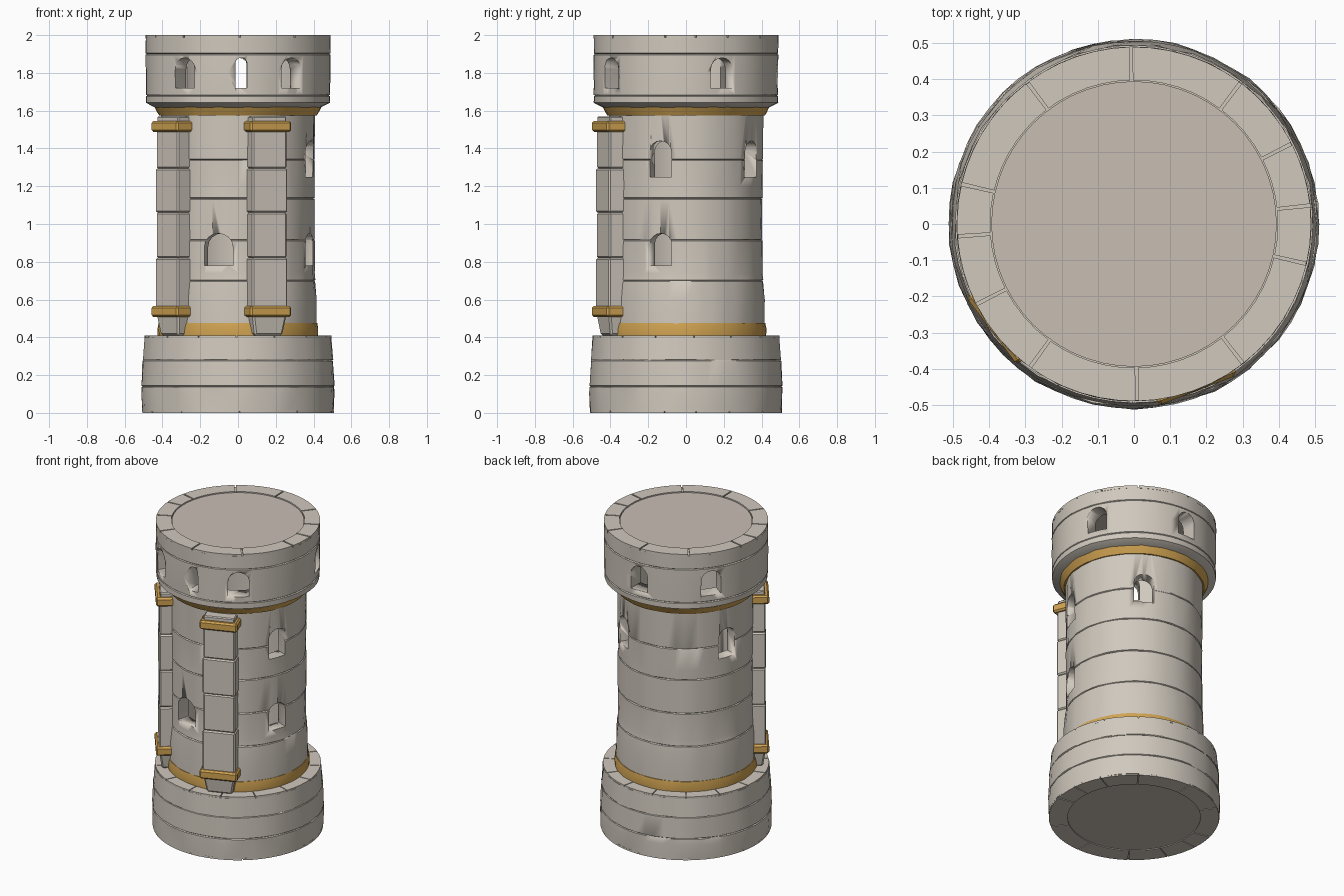
import bpy, bmesh, math, random
from mathutils import Matrix, Vector

if "Cube" in bpy.data.objects:
    bpy.data.objects.remove(bpy.data.objects["Cube"])

random.seed(4)
SEG = 56


def material(name, rgb):
    m = bpy.data.materials.new(name)
    m.diffuse_color = (*rgb, 1)
    m.use_nodes = True
    m.node_tree.nodes["Principled BSDF"].inputs["Base Color"].default_value = m.diffuse_color
    return m


STONE = material("pale_stone", (0.63, 0.58, 0.51))
SLAB = material("warm_slab_stone", (0.58, 0.515, 0.455))
GOLD = material("gold_trim", (0.64, 0.37, 0.085))


def finish(name, bm, mat, angle=30):
    bmesh.ops.recalc_face_normals(bm, faces=bm.faces)
    me = bpy.data.meshes.new(name)
    bm.to_mesh(me)
    bm.free()
    ob = bpy.data.objects.new(name, me)
    bpy.context.collection.objects.link(ob)
    me.materials.append(mat)
    bpy.ops.object.select_all(action='DESELECT')
    ob.select_set(True)
    bpy.context.view_layer.objects.active = ob
    bpy.ops.object.shade_smooth_by_angle(angle=math.radians(angle))
    return ob


def ring_wall(name, outer, inner_r, mat, jitter=0.003):
    """Revolve a closed profile; the outer side is slightly uneven, like cut stone."""
    bm = bmesh.new()
    profile = [(r, z, jitter) for r, z in outer]
    profile += [(inner_r, outer[-1][1], 0), (inner_r, outer[0][1], 0)]
    rings = []
    for r, z, j in profile:
        ring = []
        for i in range(SEG):
            a = 2 * math.pi * i / SEG
            rr = r + random.uniform(-j, j)
            ring.append(bm.verts.new((rr * math.cos(a), rr * math.sin(a), z)))
        rings.append(ring)
    for k, ra in enumerate(rings):
        rb = rings[(k + 1) % len(rings)]
        for i in range(SEG):
            n = (i + 1) % SEG
            bm.faces.new((ra[i], ra[n], rb[n], rb[i]))
    return finish(name, bm, mat)


def courses(points, joints):
    """Add a small V groove to a profile at every joint height."""
    out = []
    for (r0, z0), (r1, z1) in zip(points, points[1:]):
        out.append((r0, z0))
        for z in joints:
            if z0 < z < z1:
                r = r0 + (r1 - r0) * (z - z0) / (z1 - z0)
                out += [(r, z - 0.004), (r - 0.006, z), (r, z + 0.004)]
    return out + [points[-1]]


def cut_windows(wall, windows):
    """Each window: angle in degrees, sill height, width, height, arch rise."""
    bm = bmesh.new()
    for deg, sill, w, h, rise in windows:
        pts = [(-w / 2, sill), (w / 2, sill)]
        for k in range(9):
            t = math.pi * k / 8
            pts.append((w / 2 * math.cos(t), sill + h - rise + rise * math.sin(t)))
        rot = Matrix.Rotation(math.radians(deg), 3, 'Z')
        near = [bm.verts.new(rot @ Vector((0.25, y, z))) for y, z in pts]
        far = [bm.verts.new(rot @ Vector((0.65, y, z))) for y, z in pts]
        bm.faces.new(near)
        bm.faces.new(far)
        for i in range(len(pts)):
            n = (i + 1) % len(pts)
            bm.faces.new((near[i], near[n], far[n], far[i]))
    cutter = finish("window_cutter", bm, STONE)
    cutter.hide_render = True
    mod = wall.modifiers.new("windows", 'BOOLEAN')
    mod.operation = 'DIFFERENCE'
    mod.solver = 'EXACT'
    mod.object = cutter
    bpy.context.view_layer.objects.active = wall
    bpy.ops.object.modifier_apply(modifier="windows")
    bpy.data.objects.remove(cutter)


def block_ring(name, r0, r1, z0, z1, joints, gap=0.006):
    """Ring of thin stone blocks separated by narrow joints."""
    bm = bmesh.new()
    for a, b in zip(joints, joints[1:] + [joints[0] + 360]):
        steps = max(2, round((b - a) / 6))
        cols = []
        for k in range(steps + 1):
            t = math.radians(a + (b - a) * k / steps)
            shift = gap / 2 if k == 0 else -gap / 2 if k == steps else 0
            t += shift / r1
            c, s = math.cos(t), math.sin(t)
            cols.append([bm.verts.new((r * c, r * s, z)) for r, z in
                         ((r0, z0), (r1, z0), (r1, z1), (r0, z1))])
        for p, q in zip(cols, cols[1:]):
            for i in range(4):
                n = (i + 1) % 4
                bm.faces.new((p[i], p[n], q[n], q[i]))
        bm.faces.new(cols[0])
        bm.faces.new(cols[-1])
    return finish(name, bm, STONE)


def disc(name, r, z0, z1):
    bm = bmesh.new()
    bmesh.ops.create_cone(bm, cap_ends=True, segments=SEG, radius1=r, radius2=r, depth=z1 - z0,
                          matrix=Matrix.Translation((0, 0, (z0 + z1) / 2)))
    return finish(name, bm, SLAB)


def radial_block(name, deg, r0, r1, w, z0, z1, mat, bevel=0.008, foot=1.0):
    """Bevelled block standing against the wall; foot narrows its lower end."""
    bm = bmesh.new()
    bmesh.ops.create_cube(bm, size=1)
    for v in bm.verts:
        f = foot if v.co.z < 0 else 1
        x = r1 - (1 - f) * 0.08 if v.co.x > 0 else r0
        v.co = (x, v.co.y * w * f, z0 if v.co.z < 0 else z1)
    bmesh.ops.bevel(bm, geom=bm.edges[:], offset=bevel, segments=1, affect='EDGES')
    bmesh.ops.rotate(bm, verts=bm.verts, matrix=Matrix.Rotation(math.radians(deg), 3, 'Z'))
    return finish(name, bm, mat)


# Wide footing
ring_wall("base_wall", courses([(0.508, 0.008), (0.511, 0.1), (0.504, 0.28), (0.495, 0.40)],
                               [0.14, 0.279]), 0.385, STONE)
JOINTS = [6, 27, 53, 91, 127, 167, 184, 207, 234, 271, 308, 347]
block_ring("base_top_blocks", 0.37, 0.494, 0.395, 0.41, [i * 24 + 5 for i in range(15)])
block_ring("base_bottom_blocks", 0.395, 0.507, 0.0, 0.012, JOINTS)
disc("floor_slab", 0.40, 0.005, 0.03)

# Main shaft with arched windows
shaft = ring_wall("tower_shaft", courses(
    [(0.417, 0.40), (0.417, 0.60), (0.405, 0.74), (0.405, 1.2), (0.409, 1.63)],
    [0.70, 0.915, 1.135, 1.34]), 0.33, STONE)
cut_windows(shaft, [(-105, 0.78, 0.155, 0.17, 0.07), (-19.5, 0.78, 0.12, 0.17, 0.055),
                    (-19.5, 1.25, 0.12, 0.19, 0.055), (58.5, 1.25, 0.12, 0.19, 0.055),
                    (162, 1.25, 0.12, 0.19, 0.055)])

# Gold rings at the foot and head of the shaft
ring_wall("lower_gold_ring", [(0.424, 0.405), (0.426, 0.44), (0.420, 0.475)], 0.39, GOLD, 0.002)
ring_wall("upper_gold_ring", [(0.417, 1.575), (0.426, 1.59), (0.445, 1.625)], 0.39, GOLD, 0.002)

# Overhanging head with arched windows
head = ring_wall("tower_head", courses(
    [(0.43, 1.612), (0.487, 1.642), (0.489, 1.8), (0.489, 1.988)], [1.68, 1.9]),
    0.39, STONE, 0.002)
cut_windows(head, [(-125.5, 1.72, 0.125, 0.16, 0.06), (-88, 1.72, 0.062, 0.16, 0.031),
                   (-54.5, 1.72, 0.125, 0.16, 0.06), (23, 1.72, 0.125, 0.16, 0.06),
                   (90, 1.72, 0.12, 0.16, 0.06), (143, 1.72, 0.125, 0.16, 0.06)])
block_ring("parapet_blocks", 0.397, 0.489, 1.982, 2.0, JOINTS, 0.009)
disc("roof_slab", 0.394, 1.96, 1.994)

# Two pilasters with gold bands
for side, deg in (("right", -69), ("left", -143)):
    name = side + "_pilaster_"
    radial_block(name + "foot", deg, 0.37, 0.472, 0.195, 0.41, 0.52, STONE, 0.01, 0.8)
    levels = [0.52, 0.82, 1.06, 1.295, 1.545]
    for i, (a, b) in enumerate(zip(levels, levels[1:])):
        radial_block(name + "block_%d" % (i + 1), deg, 0.37, 0.474 - 0.003 * (i % 2),
                     0.2 - 0.006 * (i % 2), a, b, STONE)
    radial_block(name + "cap", deg, 0.37, 0.468, 0.19, 1.53, 1.57, STONE, 0.006)
    radial_block(name + "lower_band", deg, 0.37, 0.492, 0.232, 0.508, 0.566, GOLD, 0.01)
    radial_block(name + "upper_band", deg, 0.37, 0.492, 0.232, 1.488, 1.545, GOLD, 0.01)
